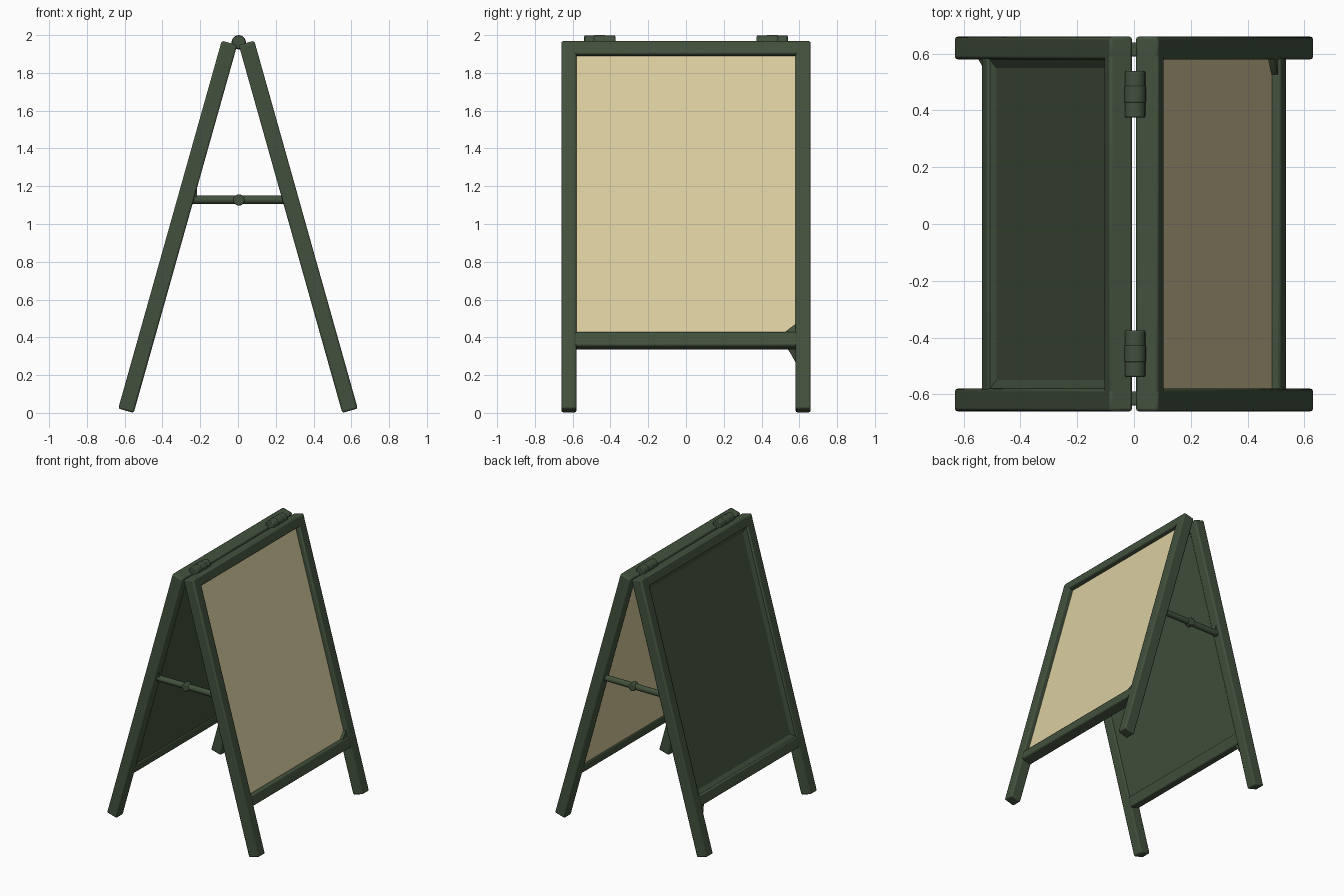
import bpy, bmesh, math
from mathutils import Matrix, Vector

if "Cube" in bpy.data.objects:
    bpy.data.objects.remove(bpy.data.objects["Cube"], do_unlink=True)


def material(name, rgb):
    m = bpy.data.materials.new(name)
    m.use_nodes = True
    m.diffuse_color = (*rgb, 1)
    m.node_tree.nodes["Principled BSDF"].inputs["Base Color"].default_value = (*rgb, 1)
    return m


GREEN = material("dark green paint", (0.055, 0.083, 0.046))
CREAM = material("cream board", (0.70, 0.61, 0.35))


def finish(name, bm, mat, frame=Matrix(), bevel=0.0):
    """Turn a bmesh into a placed, softly bevelled object."""
    bmesh.ops.recalc_face_normals(bm, faces=bm.faces)
    mesh = bpy.data.meshes.new(name)
    bm.to_mesh(mesh)
    bm.free()
    mesh.materials.append(mat)
    ob = bpy.data.objects.new(name, mesh)
    bpy.context.collection.objects.link(ob)
    ob.matrix_world = frame
    if bevel:
        mod = ob.modifiers.new("soft edges", 'BEVEL')
        mod.width, mod.segments = bevel, 2
    bpy.ops.object.select_all(action='DESELECT')
    ob.select_set(True)
    bpy.context.view_layer.objects.active = ob
    bpy.ops.object.shade_smooth_by_angle(angle=math.radians(35))
    return ob


def box(name, low, high, mat, frame=Matrix(), bevel=0.0):
    low, high = Vector(low), Vector(high)
    bm = bmesh.new()
    bmesh.ops.create_cube(bm, size=1, matrix=Matrix.Translation((low + high) / 2)
                          @ Matrix.Diagonal((*(high - low), 1)))
    return finish(name, bm, mat, frame, bevel)


def prism(name, outline, near, far, mat, frame):
    """Extrude a (y, z) outline along local x."""
    bm = bmesh.new()
    face = bm.faces.new([bm.verts.new((near, y, z)) for y, z in outline])
    out = bmesh.ops.extrude_face_region(bm, geom=[face])["geom"]
    bmesh.ops.translate(bm, vec=(far - near, 0, 0),
                        verts=[v for v in out if isinstance(v, bmesh.types.BMVert)])
    return finish(name, bm, mat, frame)


def rod(name, centre, radius, length, axis, bevel=0.0):
    turn = Matrix.Rotation(math.pi / 2, 4, 'X' if axis == 'Y' else 'Y')
    bm = bmesh.new()
    bmesh.ops.create_cone(bm, cap_ends=True, segments=20, radius1=radius, radius2=radius,
                          depth=length, matrix=turn)
    return finish(name, bm, GREEN, Matrix.Translation(centre), bevel)


def sloped_lip(name, half, bottom, top, inset, outer, inner, frame):
    """Slanted ring leading from the frame down to the board."""
    bm = bmesh.new()
    rings = []
    for d, x in ((0, outer), (inset, inner)):
        rings.append([bm.verts.new((x, y, z)) for y, z in (
            (-half + d, bottom + d), (half - d, bottom + d),
            (half - d, top - d), (-half + d, top - d))])
    for i in range(4):
        j = (i + 1) % 4
        bm.faces.new((rings[0][i], rings[0][j], rings[1][j], rings[1][i]))
    return finish(name, bm, GREEN, frame)


LEAN = math.atan(0.2813)
LENGTH, HALF = 2.023, 0.0425
INNER, OUTER = 0.58, 0.66           # leg faces across the width
RAIL_LOW, RAIL_HIGH, TOP_RAIL = 0.345, 0.424, 1.949

# Two leaning frames; local x points outward, local z runs up the leg
for side, turn, mat in (("left", 0, CREAM), ("right", math.pi, GREEN)):
    frame = (Matrix.Rotation(turn, 4, 'Z') @ Matrix.Translation((0.593, 0, 0.0115))
             @ Matrix.Rotation(-LEAN, 4, 'Y'))
    for end, s in (("a", -1), ("b", 1)):
        y0, y1 = sorted((s * INNER, s * OUTER))
        box(f"{side}_leg_{end}", (-HALF, y0, 0), (HALF, y1, LENGTH), GREEN, frame, 0.01)
    box(f"{side}_top_rail", (-HALF, -0.6, TOP_RAIL), (HALF, 0.6, LENGTH), GREEN, frame, 0.01)
    box(f"{side}_bottom_rail", (-0.04, -0.6, RAIL_LOW), (0.04, 0.6, RAIL_HIGH),
        GREEN, frame, 0.01)
    face = 0.008 if side == "left" else 0.015
    box(f"{side}_board", (-0.032, -0.59, 0.4), (face, 0.59, 1.97), mat, frame)
    if side == "left":
        # Small corner block on the cream board
        prism("board_corner_block", [(0.52, RAIL_HIGH - 0.01), (0.59, RAIL_HIGH - 0.01),
              (0.59, 0.475), (0.575, 0.465), (0.53, 0.43)], 0, 0.03, GREEN, frame)
    else:
        sloped_lip("right_board_lip", INNER, RAIL_HIGH, TOP_RAIL, 0.03, 0.031, face, frame)
        # Small brace under the bottom rail
        prism("rail_brace", [(-0.59, 0.36), (-0.53, 0.36), (-0.55, 0.33), (-0.582, 0.27),
              (-0.59, 0.27)], -0.03, 0.03, GREEN, frame)

for end, s in (("front", -1), ("back", 1)):
    # Hinge barrel with a central knuckle band and leaves
    y = s * 0.457
    rod(f"{end}_hinge_barrel", (0.004, y, 1.962), 0.036, 0.165, 'Y', 0.006)
    rod(f"{end}_hinge_band", (0.004, y, 1.962), 0.038, 0.06, 'Y', 0.004)
    # Folding spreader bar with a middle joint and a bracket
    y = s * 0.615
    rod(f"{end}_spreader_bar", (0, y, 1.128), 0.022, 0.5, 'X')
    rod(f"{end}_spreader_joint", (0.005, y, 1.127), 0.03, 0.05, 'Y', 0.006)
    box(f"{end}_spreader_bracket", (-0.25, y - 0.015, 1.11), (-0.216, y + 0.015, 1.19), GREEN)
